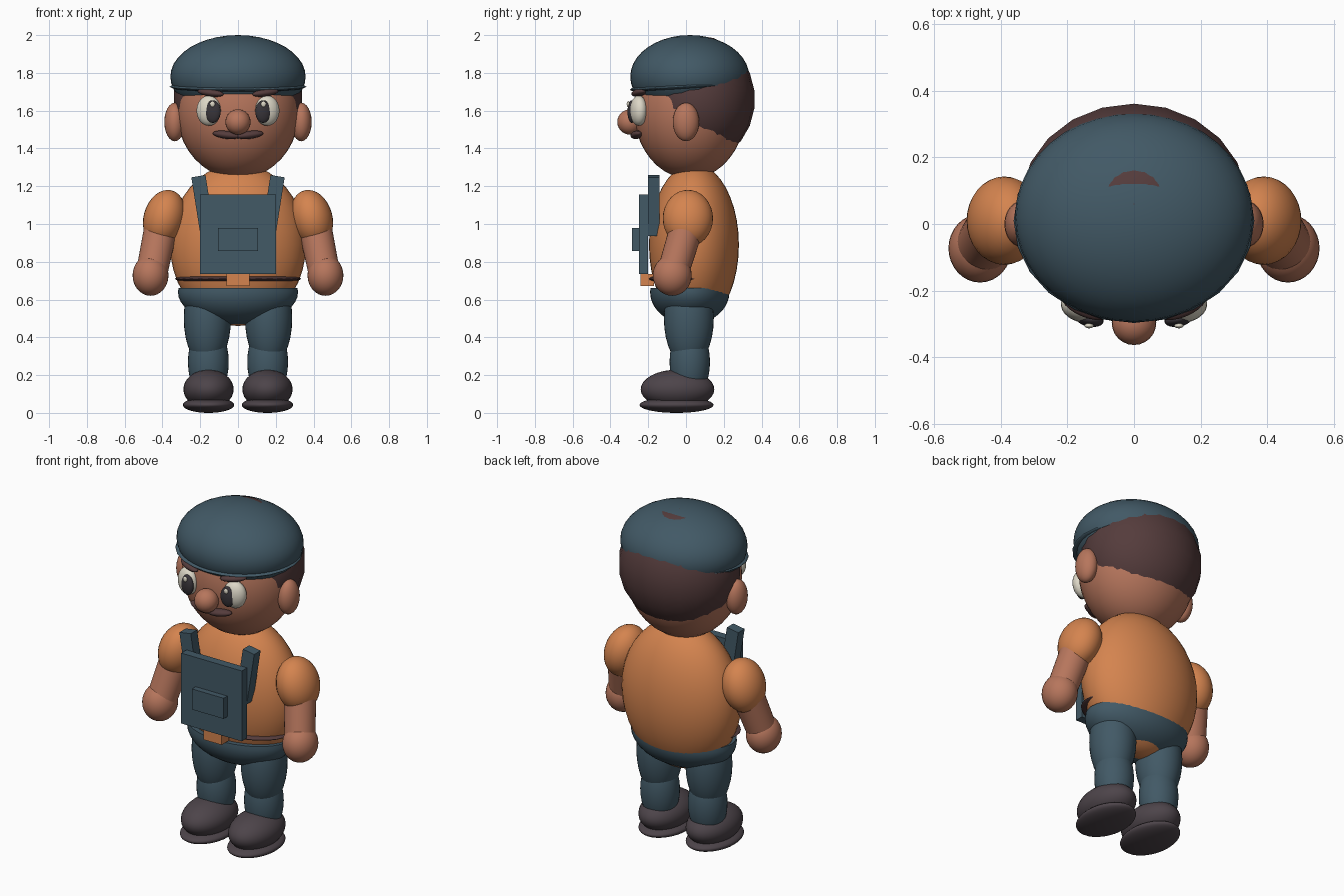
import bpy
import bmesh
from math import radians
from mathutils import Vector

cube = bpy.data.objects.get("Cube")
if cube:
    bpy.data.objects.remove(cube, do_unlink=True)


def material(name, rgb):
    m = bpy.data.materials.new(name)
    m.use_nodes = True
    m.diffuse_color = (*rgb, 1)
    m.node_tree.nodes["Principled BSDF"].inputs["Base Color"].default_value = (*rgb, 1)
    return m


BLUE = material("slate blue cloth", (0.054, 0.1, 0.132))
ORANGE = material("orange shirt", (0.66, 0.23, 0.078))
SKIN = material("warm skin", (0.47, 0.18, 0.108))
BROWN = material("dark brown hair", (0.09, 0.045, 0.045))
SHOE = material("charcoal leather", (0.074, 0.058, 0.068))
WHITE = material("eye white", (0.72, 0.68, 0.57))
BLACK = material("pupil dark", (0.04, 0.035, 0.042))


def finish(name, mat, smooth=True):
    ob = bpy.context.object
    ob.name = ob.data.name = name
    ob.data.materials.append(mat)
    if smooth:
        bpy.ops.object.shade_smooth_by_angle(angle=radians(40))
    return ob


def ball(name, mat, loc, radii, tilt=(0, 0, 0), seg=32):
    bpy.ops.mesh.primitive_uv_sphere_add(segments=seg, ring_count=seg // 2, location=loc,
                                         rotation=[radians(a) for a in tilt])
    bpy.context.object.scale = radii
    return finish(name, mat)


def box(name, mat, lo, hi, tilt=0):
    lo, hi = Vector(lo), Vector(hi)
    bpy.ops.mesh.primitive_cube_add(size=1, location=(lo + hi) / 2, rotation=(0, radians(tilt), 0))
    bpy.context.object.scale = hi - lo
    return finish(name, mat, False)


def limb(name, mat, start, end, r1, r2):
    start, end = Vector(start), Vector(end)
    axis = end - start
    bpy.ops.mesh.primitive_cone_add(vertices=32, radius1=r1, radius2=r2, depth=axis.length,
                                    location=(start + end) / 2,
                                    rotation=axis.to_track_quat('Z', 'Y').to_euler())
    return finish(name, mat)


def trim_top(ob, height):
    """Slice off everything above a local height and cap the opening."""
    bm = bmesh.new()
    bm.from_mesh(ob.data)
    cut = bmesh.ops.bisect_plane(bm, geom=bm.verts[:] + bm.edges[:] + bm.faces[:],
                                 plane_co=(0, 0, height), plane_no=(0, 0, 1), clear_outer=True)
    bmesh.ops.holes_fill(bm, edges=[e for e in cut["geom_cut"] if isinstance(e, bmesh.types.BMEdge)])
    bm.to_mesh(ob.data)
    bm.free()
    bpy.ops.object.shade_smooth_by_angle(angle=radians(40))


# Head, hair and cap
ball("head", SKIN, (0, 0.02, 1.6), (0.325, 0.295, 0.36), seg=40)
ball("hair", BROWN, (0, 0.06, 1.66), (0.345, 0.305, 0.338), seg=22)
ball("cap", BLUE, (0, 0.02, 1.78), (0.358, 0.315, 0.22), seg=40)
ball("cap_brim", BLUE, (0, 0.01, 1.727), (0.362, 0.308, 0.03), (3, 0, 0), 24)
ball("nose", SKIN, (0, -0.297, 1.54), (0.067, 0.067, 0.067), seg=24)

# Torso, trousers and belt
ball("torso", ORANGE, (0, 0.042, 0.89), (0.36, 0.238, 0.43), seg=40)
trousers = ball("trouser_seat", BLUE, (0, 0.02, 0.64), (0.318, 0.21, 0.172), seg=40)
trim_top(trousers, 0.13)
ball("belt", BROWN, (0, 0, 0.71), (0.335, 0.2, 0.025))
box("belt_buckle", ORANGE, (-0.06, -0.24, 0.672), (0.06, -0.17, 0.735))

# Bib of the overalls
box("bib", BLUE, (-0.2, -0.25, 0.735), (0.2, -0.2, 1.155))
box("bib_pocket", BLUE, (-0.105, -0.285, 0.857), (0.105, -0.25, 0.98))

# Paired parts
for side, s in (("left", 1), ("right", -1)):
    ball(side + "_ear", SKIN, (s * 0.335, 0, 1.54), (0.055, 0.07, 0.102), seg=24)
    ball(side + "_eye", WHITE, (s * 0.155, -0.25, 1.6), (0.066, 0.046, 0.08), (0, 0, s * 14), 24)
    ball(side + "_pupil", BLACK, (s * 0.133, -0.287, 1.595), (0.042, 0.022, 0.06), (0, 0, s * 10), 24)
    ball(side + "_eye_glint", WHITE, (s * 0.135, -0.306, 1.635), (0.014, 0.008, 0.016), seg=12)
    ball(side + "_eyebrow", BROWN, (s * 0.145, -0.25, 1.695), (0.075, 0.03, 0.02), (0, s * -7, s * 22), 20)
    ball(side + "_moustache", BROWN, (s * 0.062, -0.262, 1.472), (0.074, 0.03, 0.021), (0, s * -7, s * 10), 20)

    box(side + "_strap", BLUE, (s * 0.185 - 0.038, -0.2, 0.94), (s * 0.185 + 0.038, -0.14, 1.255), s * 9)

    ball(side + "_sleeve", ORANGE, (s * 0.39, 0.01, 1.03), (0.11, 0.133, 0.153), (0, s * -15, 0))
    limb(side + "_forearm", SKIN, (s * 0.41, 0.0, 0.97), (s * 0.457, -0.07, 0.74), 0.088, 0.083)
    ball(side + "_hand", SKIN, (s * 0.463, -0.073, 0.728), (0.095, 0.103, 0.108))

    ball(side + "_thigh", BLUE, (s * 0.162, 0.015, 0.5), (0.125, 0.132, 0.26))
    ball(side + "_calf", BLUE, (s * 0.157, 0.02, 0.27), (0.108, 0.107, 0.2))
    ball(side + "_shoe", SHOE, (s * 0.156, -0.045, 0.125), (0.133, 0.195, 0.104))
    ball(side + "_sole", SHOE, (s * 0.156, -0.05, 0.042), (0.136, 0.196, 0.042))
